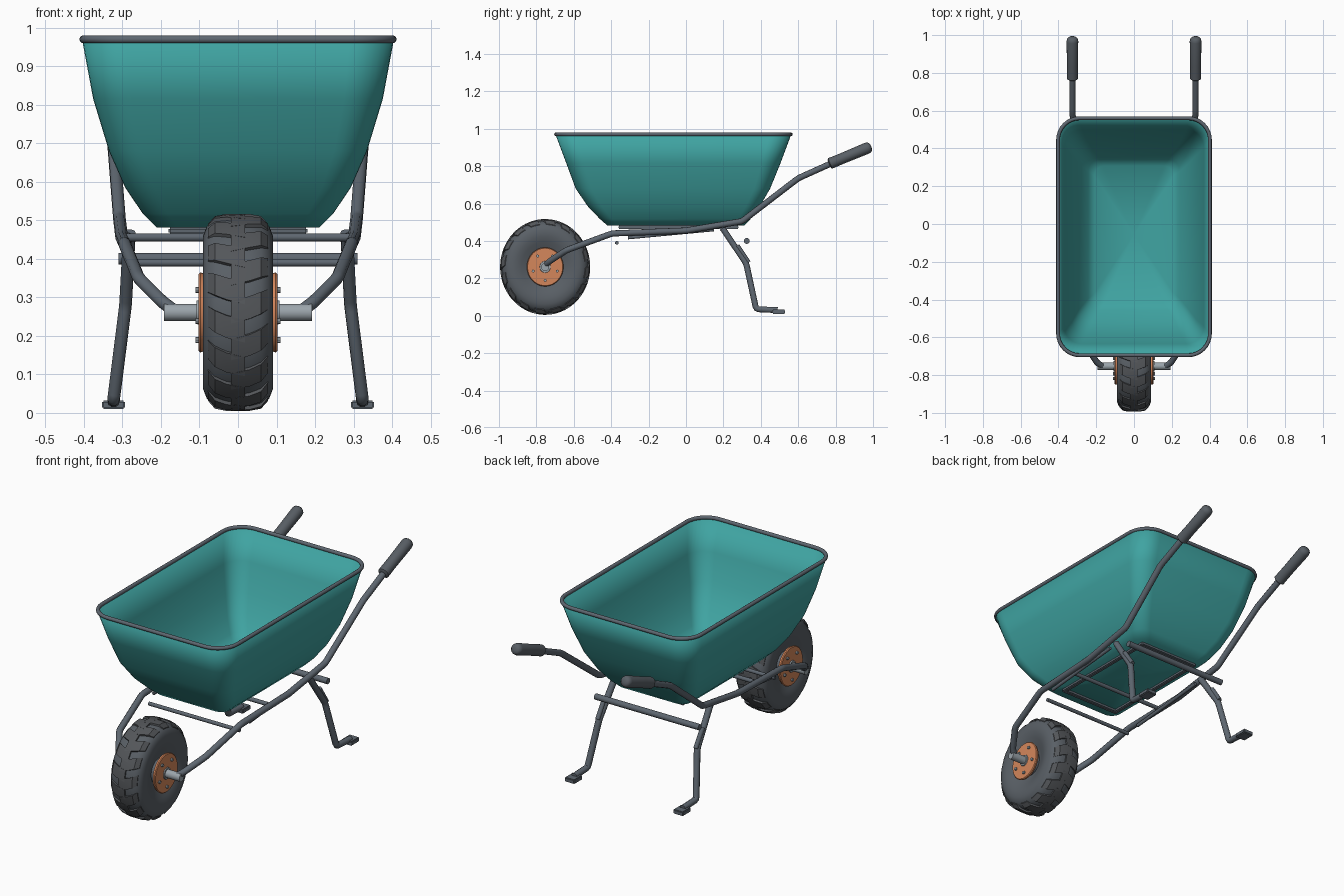
import bpy, bmesh
from math import sin, cos, pi, radians
from mathutils import Vector, Matrix

cube = bpy.data.objects.get("Cube")
if cube:
    bpy.data.objects.remove(cube, do_unlink=True)


def material(name, rgb):
    m = bpy.data.materials.new(name)
    m.use_nodes = True
    m.diffuse_color = (*rgb, 1)
    bsdf = next(n for n in m.node_tree.nodes if n.type == 'BSDF_PRINCIPLED')
    bsdf.inputs["Base Color"].default_value = (*rgb, 1)
    return m


TEAL = material("teal paint", (0.05, 0.37, 0.36))
STEEL = material("dark steel", (0.112, 0.135, 0.162))
RUBBER = material("grey rubber", (0.1, 0.115, 0.132))
TREAD = material("tread rubber", (0.088, 0.094, 0.102))
COPPER = material("copper hub paint", (0.66, 0.24, 0.105))
SILVER = material("bare axle steel", (0.33, 0.375, 0.41))


def finish(name, bm, mat, angle=40):
    """Turn a bmesh into a shaded object."""
    bmesh.ops.recalc_face_normals(bm, faces=bm.faces[:])
    me = bpy.data.meshes.new(name)
    bm.to_mesh(me)
    bm.free()
    me.materials.append(mat)
    ob = bpy.data.objects.new(name, me)
    bpy.context.collection.objects.link(ob)
    bpy.ops.object.select_all(action='DESELECT')
    bpy.context.view_layer.objects.active = ob
    ob.select_set(True)
    bpy.ops.object.shade_smooth_by_angle(angle=radians(angle))
    return ob


def loft(bm, rings, cap=True):
    """Skin a list of equal-length closed rings."""
    vs = [[bm.verts.new(p) for p in r] for r in rings]
    n = len(vs[0])
    for a, b in zip(vs, vs[1:]):
        for i in range(n):
            bm.faces.new((a[i], a[(i + 1) % n], b[(i + 1) % n], b[i]))
    if cap:
        bm.faces.new(vs[0])
        bm.faces.new(vs[-1])
    return vs


def tube(name, pts, r, mat=STEEL, cyclic=False):
    cu = bpy.data.curves.new(name, 'CURVE')
    cu.dimensions = '3D'
    cu.bevel_depth = r
    cu.bevel_resolution = 3
    cu.use_fill_caps = True
    sp = cu.splines.new('POLY')
    sp.points.add(len(pts) - 1)
    for p, co in zip(sp.points, pts):
        p.co = (*co, 1)
    sp.use_cyclic_u = cyclic
    tmp = bpy.data.objects.new(name, cu)
    bm = bmesh.new()
    me = tmp.to_mesh()
    bm.from_mesh(me)
    tmp.to_mesh_clear()
    bpy.data.objects.remove(tmp)
    bpy.data.curves.remove(cu)
    return finish(name, bm, mat)


def box(name, centre, size, mat=STEEL, bevel=0.004):
    bm = bmesh.new()
    bmesh.ops.create_cube(bm, size=1, matrix=Matrix.Translation(centre) @ Matrix.Diagonal((*size, 1)))
    bmesh.ops.bevel(bm, geom=bm.edges[:], offset=bevel, segments=2, affect='EDGES')
    return finish(name, bm, mat)


def round_path(pts, d=0.03):
    """Replace each inner corner by a short three-point bend."""
    pts = [Vector(p) for p in pts]
    out = [pts[0]]
    for a, b, c in zip(pts, pts[1:], pts[2:]):
        p, q = b + (a - b).normalized() * d, b + (c - b).normalized() * d
        out += [p, (p + q + 2 * b) / 4, q]
    return out + [pts[-1]]


def mirrored(pts, s):
    return [(p[0] * s, p[1], p[2]) for p in pts]


def rounded_rect(hx, y0, y1, z, r, seg=8):
    ring = []
    for k, (cx, cy) in enumerate(((hx - r, y1 - r), (r - hx, y1 - r), (r - hx, y0 + r), (hx - r, y0 + r))):
        for i in range(seg + 1):
            t = pi / 2 * (k + i / seg)
            ring.append((cx + r * cos(t), cy + r * sin(t), z))
    return ring


# Tray: lofted shell with a fan floor: half width, front, back, height, corner radius
LEVELS = [(0.405, -0.698, 0.563, 0.970, 0.115), (0.376, -0.640, 0.505, 0.815, 0.10),
          (0.335, -0.590, 0.450, 0.680, 0.085), (0.293, -0.525, 0.395, 0.585, 0.075),
          (0.247, -0.460, 0.345, 0.517, 0.065), (0.212, -0.420, 0.310, 0.482, 0.055)]
bm = bmesh.new()
shell = loft(bm, [rounded_rect(*lv) for lv in LEVELS], cap=False)
floor = bm.faces.new(shell[-1])
bmesh.ops.poke(bm, faces=[floor])
tray = finish("tray", bm, TEAL, 80)
solid = tray.modifiers.new("thickness", 'SOLIDIFY')
solid.thickness = 0.006
solid.offset = -1
tube("tray_rim", rounded_rect(0.402, -0.695, 0.56, 0.97, 0.115), 0.010, cyclic=True)

# Under-tray support frame
for s, side in ((1, "left"), (-1, "right")):
    box(f"{side}_tray_rail", (0.17 * s, -0.04, 0.473), (0.022, 0.64, 0.018))
    tube(f"{side}_lower_rail", mirrored([(0.285, -0.31, 0.417), (0.285, 0.15, 0.46)], s), 0.009)
for name, y in (("front", -0.35), ("back", 0.27)):
    box(f"{name}_tray_crosspiece", (0, y, 0.473), (0.36, 0.022, 0.018))
for name, hx, y, z, r in (("front_crossbar", 0.27, -0.37, 0.39, 0.010),
                          ("middle_crossbar", 0.29, -0.16, 0.456, 0.011),
                          ("rear_crossbar", 0.31, 0.325, 0.40, 0.016)):
    tube(name, [(-hx, y, z), (hx, y, z)], r)

# Side frames, grips, legs and feet
FRAME = [(0.165, -0.755, 0.265), (0.195, -0.735, 0.287), (0.258, -0.64, 0.35), (0.295, -0.395, 0.44),
         (0.302, 0.0, 0.455), (0.308, 0.30, 0.505), (0.326, 0.60, 0.735), (0.326, 0.82, 0.834)]
LEG = [(0.282, 0.195, 0.468), (0.292, 0.322, 0.28), (0.323, 0.375, 0.035), (0.323, 0.49, 0.03)]
for s, side in ((1, "left"), (-1, "right")):
    tube(f"{side}_frame_tube", round_path(mirrored(FRAME, s), 0.014), 0.0165)
    tube(f"{side}_leg", round_path(mirrored(LEG, s), 0.015), 0.0165)
    box(f"{side}_foot", (0.323 * s, 0.495, 0.021), (0.06, 0.07, 0.023))
    tube(f"{side}_leg_brace", mirrored([(0.292, 0.275, 0.375), (0.292, 0.335, 0.285)], s), 0.012)

    # Grip: a revolved profile laid along the handle
    a, b = Vector((0.326 * s, 0.765, 0.812)), Vector((0.326 * s, 0.990, 0.905))
    length = (b - a).length
    rot = (b - a).to_track_quat('Z', 'Y').to_matrix()
    profile = [(0.021, 0), (0.030, 0.006), (0.029, 0.08), (0.031, length - 0.025),
               (0.028, length - 0.011), (0.020, length - 0.003), (0.009, length)]
    bm = bmesh.new()
    loft(bm, [[a + rot @ Vector((r * cos(i * pi / 8), r * sin(i * pi / 8), h)) for i in range(16)]
              for r, h in profile])
    finish(f"{side}_grip", bm, RUBBER)

# Wheel, slightly narrower front to back than it is tall
WY, WZ, SQUASH = -0.753, 0.261, 0.94


def around(x, r, t):
    return (x, WY + SQUASH * r * sin(t), WZ + r * cos(t))


def turned(name, profile, mat, n=48, angle=40):
    bm = bmesh.new()
    loft(bm, [[around(x, r, 2 * pi * i / n) for i in range(n)] for x, r in profile])
    return finish(name, bm, mat, angle)


HALF = [(0.055, 0.070), (0.068, 0.100), (0.082, 0.135), (0.091, 0.165), (0.091, 0.198),
        (0.081, 0.224), (0.060, 0.241), (0.030, 0.247)]
turned("tyre", HALF + [(0, 0.248)] + [(-x, r) for x, r in reversed(HALF)], RUBBER, 64)

# Tread lugs: skewed blocks alternating across the centre line
COUNT = 16
STATIONS = [(-0.018, 0.248), (0.030, 0.247), (0.060, 0.241), (0.078, 0.226)]
bm = bmesh.new()
for s in (1, -1):
    for k in range(COUNT):
        t0 = 2 * pi * (k + (0.5 if s < 0 else 0)) / COUNT
        rings = []
        for j, (x, r) in enumerate(STATIONS):
            t, w = t0 + 0.05 * j, 0.125
            top = r + (0.008, 0.009, 0.009, 0.004)[j]
            rings.append([around(s * x, r - 0.01, t - w), around(s * x, top, t - w * 0.92),
                          around(s * x, top, t), around(s * x, top, t + w * 0.92),
                          around(s * x, r - 0.01, t + w)])
        loft(bm, rings)
finish("tread_lugs", bm, TREAD, 25)

# Hub discs, bolts and axle
turned("hub_core", [(-0.094, 0.068), (0.094, 0.068)], STEEL)
turned("axle", [(-0.192, 0.022), (0.192, 0.022)], SILVER, 24)
for s, side in ((1, "left"), (-1, "right")):
    turned(f"{side}_hub_disc", [(s * 0.086, 0.100), (s * 0.098, 0.104), (s * 0.102, 0.100), (s * 0.103, 0.03)], COPPER)
    turned(f"{side}_hub_collar", [(s * 0.1, 0.032), (s * 0.108, 0.03)], SILVER, 24)
    bm = bmesh.new()
    for k in range(5):
        c = Vector(around(s * 0.106, 0.072, 2 * pi * (k + 0.5) / 5))
        bmesh.ops.create_cone(bm, cap_ends=True, segments=8, radius1=0.008, radius2=0.008, depth=0.010,
                              matrix=Matrix.Translation(c) @ Matrix.Rotation(pi / 2, 4, 'Y'))
    finish(f"{side}_hub_bolts", bm, SILVER)
